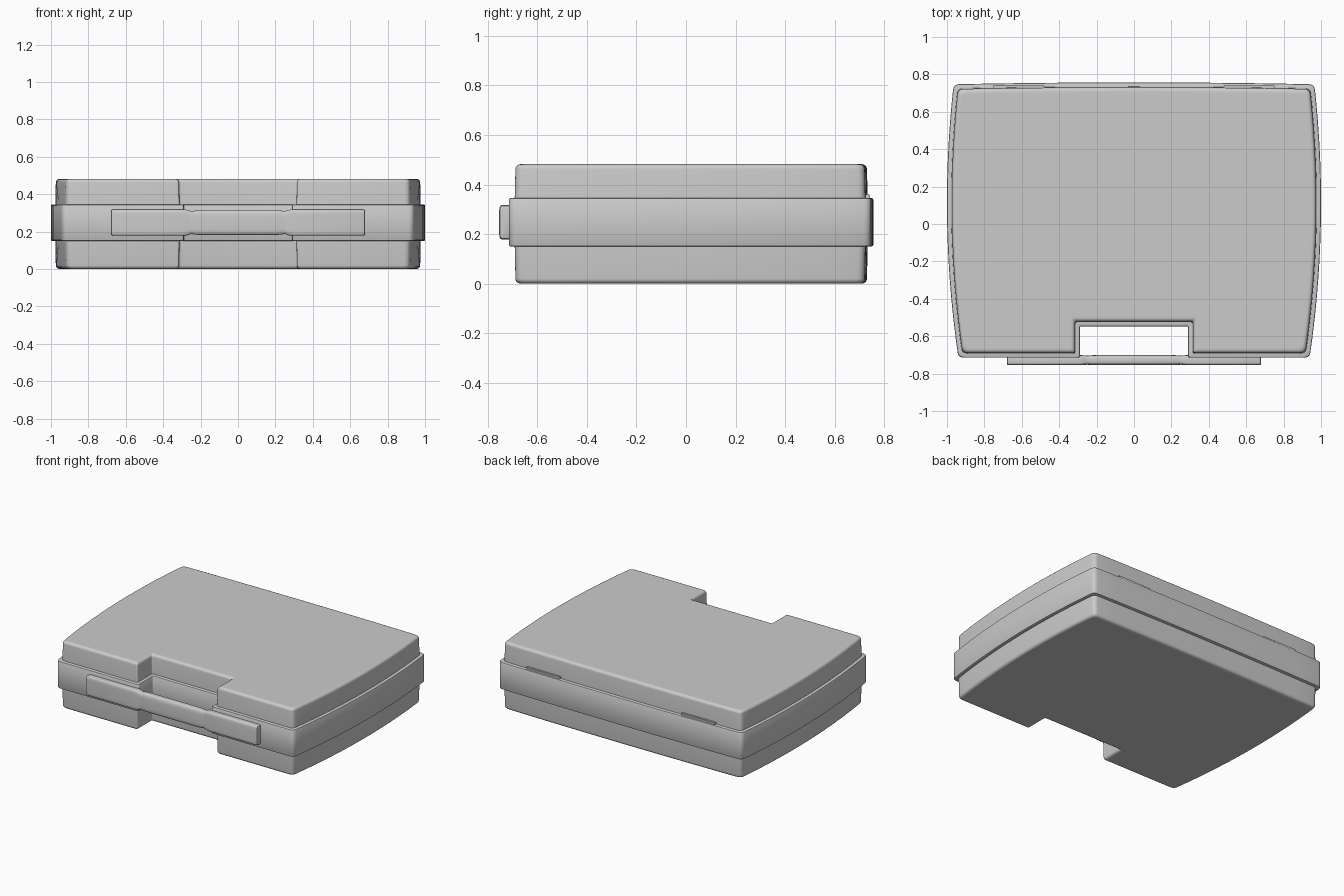
import bpy, bmesh
from math import sin, cos, pi, radians, copysign
from mathutils import Vector

if "Cube" in bpy.data.objects:
    bpy.data.objects.remove(bpy.data.objects["Cube"])


def loft(name, rings, cap_start=False, cap_end=False):
    """Skin a list of equal-length closed rings, with optional end caps."""
    bm = bmesh.new()
    rows = [[bm.verts.new(p) for p in ring] for ring in rings]
    n = len(rows[0])
    for a, b in zip(rows, rows[1:]):
        for i in range(n):
            j = (i + 1) % n
            bm.faces.new((a[i], a[j], b[j], b[i]))
    if cap_start:
        bm.faces.new(rows[0][::-1])
    if cap_end:
        bm.faces.new(rows[-1])
    bmesh.ops.recalc_face_normals(bm, faces=bm.faces)
    return finish(name, bm)


def finish(name, bm):
    me = bpy.data.meshes.new(name)
    bm.to_mesh(me)
    bm.free()
    ob = bpy.data.objects.new(name, me)
    bpy.context.collection.objects.link(ob)
    bpy.ops.object.select_all(action='DESELECT')
    bpy.context.view_layer.objects.active = ob
    ob.select_set(True)
    bpy.ops.object.shade_smooth_by_angle(angle=radians(35))
    return ob


# Case outline: bowed sides, slightly bowed back, handle notch in the front
FRONT, BACK, NOTCH_X, NOTCH_Y = -0.715, 0.747, 0.29, -0.547


def side_x(y):
    return 0.999 + 0.0202 * y - 0.0891 * y * y


N = 14
side = [FRONT + (BACK - FRONT) * i / N for i in range(N + 1)]
right = [(side_x(y), y) for y in side]
xb = side_x(BACK)
back = [(x, 0.757 - 0.0106 * x * x) for x in (xb * (1 - i / 5) for i in range(1, 10))]
left = [(-x, y) for x, y in reversed(right)]
notch = [(-NOTCH_X, FRONT), (-NOTCH_X, NOTCH_Y), (NOTCH_X, NOTCH_Y), (NOTCH_X, FRONT)]
OUTLINE = [Vector(p) for p in notch + right + back + left]


def ring(inset, z, radius=0.03, steps=5):
    """Outline moved inward by inset, with its sharp corners rounded."""
    n = len(OUTLINE)
    moved, sharp = [], []
    for i, p in enumerate(OUTLINE):
        d0 = (p - OUTLINE[i - 1]).normalized()
        d1 = (OUTLINE[(i + 1) % n] - p).normalized()
        n0, n1 = Vector((-d0.y, d0.x)), Vector((-d1.y, d1.x))
        moved.append(p + (n0 + n1) * inset / (1 + n0.dot(n1)))
        sharp.append(d0.dot(d1) < 0.85)
    pts = []
    for i, p in enumerate(moved):
        if not sharp[i]:
            pts.append((p.x, p.y, z))
            continue
        r = radius if abs(p.x) > 0.5 else 0.012
        a = p + (moved[i - 1] - p).normalized() * r
        b = p + (moved[(i + 1) % n] - p).normalized() * r
        for k in range(steps + 1):
            t = k / steps
            q = a * (1 - t) ** 2 + p * 2 * t * (1 - t) + b * t * t
            pts.append((q.x, q.y, z))
    return pts


STEP = 0.023   # how far the shells sit inside the rim


def shell(name, z_rim, z_out, r=0.02):
    s = copysign(1, z_out - z_rim)
    prof = [(STEP, z_rim)]
    for k in range(6):
        a = k / 5 * pi / 2
        prof.append((STEP + 0.003 + r * (1 - cos(a)), z_out - s * r * (1 - sin(a))))
    prof.append((STEP + r + 0.015, z_out))
    loft(name, [ring(i, z) for i, z in prof], cap_end=True)


# Upper and lower shells with the raised rim between them
shell("upper_shell", 0.34, 0.482)
shell("lower_shell", 0.155, 0.0)
rim = [(0.03, 0.15), (0.006, 0.15), (0.002, 0.152), (0, 0.156),
       (0, 0.339), (0.002, 0.343), (0.006, 0.345), (0.03, 0.345)]
loft("rim", [ring(i, z) for i, z in rim])


# Handle: flat end arms with a rounder grip between narrow necks
def handle_ring(x, half_h, half_d, power):
    pts = []
    for k in range(40):
        a = 2 * pi * k / 40
        c, s = cos(a), sin(a)
        pts.append((x, -0.728 + half_d * copysign(abs(c) ** (2 / power), c),
                    0.248 + half_h * copysign(abs(s) ** (2 / power), s)))
    return pts


half = [(0.68, 0.058, 0.018, 6), (0.677, 0.066, 0.024, 6), (0.668, 0.070, 0.027, 6),
        (0.29, 0.070, 0.027, 6), (0.27, 0.068, 0.026, 5), (0.25, 0.061, 0.024, 4),
        (0.23, 0.064, 0.026, 4), (0.20, 0.066, 0.027, 4)]
stations = [(-x, h, d, p) for x, h, d, p in half] + half[::-1]
loft("handle", [handle_ring(*s) for s in stations], True, True)

# Hinge plates on the back step
for label, sx in (("left", -1), ("right", 1)):
    bm = bmesh.new()
    bmesh.ops.create_cube(bm, size=1)
    for v in bm.verts:
        v.co = Vector((v.co.x * 0.27 + sx * 0.615, v.co.y * 0.03 + 0.729, v.co.z * 0.03 + 0.345))
    bmesh.ops.bevel(bm, geom=bm.edges[:], offset=0.003, segments=2, affect='EDGES')
    finish("hinge_" + label, bm)
